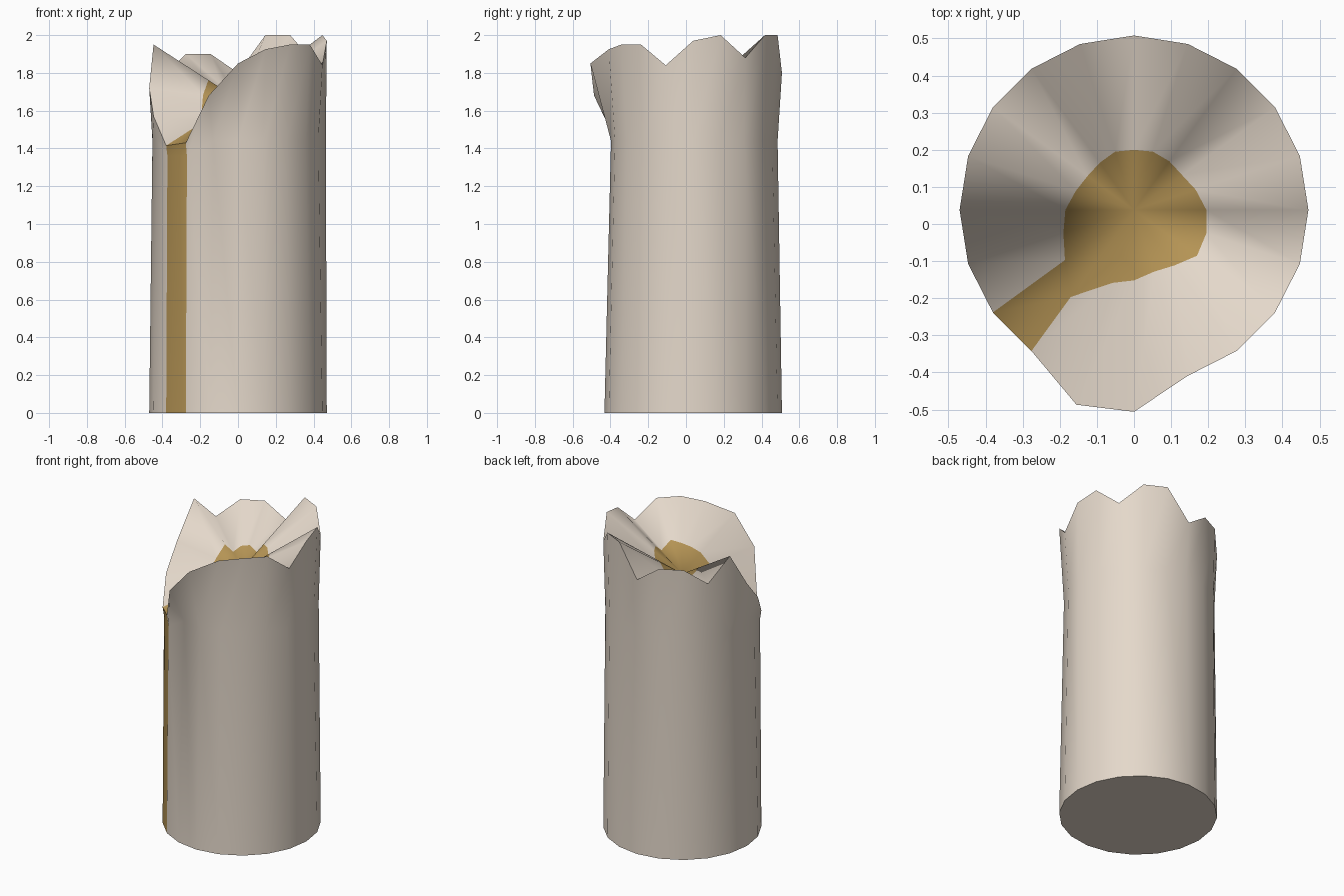
import bpy, bmesh, math

if "Cube" in bpy.data.objects:
    bpy.data.objects.remove(bpy.data.objects["Cube"])

N = 20
CY = 0.038

def material(name, col):
    m = bpy.data.materials.new(name)
    m.diffuse_color = (*col, 1)
    m.use_nodes = True
    m.node_tree.nodes["Principled BSDF"].inputs["Base Color"].default_value = m.diffuse_color
    return m

# Broken rim heights, counter-clockwise from +x
RIM = [1.97, 2.0, 1.88, 2.0, 2.0, 1.8, 1.9, 1.9, 1.8, 1.95,
       1.72, 1.57, 1.415, 1.43, 1.68, 1.85, 1.925, 1.95, 1.95, 1.84]
# Uneven radius of the waist below the break
WAIST = [.465, .447, .458, .458, .44, .447, .455, .46, .455, .45,
         .453, .447, .462, .46, .43, .435, .435, .437, .442, .447]
# Radius of the golden pool along each spoke
POOL = [.195, .175, .16, .162, .165, .162, .165, .157, .155, .165,
        .185, .2, .23, .29, .205, .19, .175, .185, .21, .205]
BULGE = {14: (-0.155, -0.487), 15: (0, -0.506)}   # rim points pushed outwards
SPILL = 12                                        # sector where the pool runs over

def ring_pt(i, r):
    a = 2 * math.pi * i / N
    return r * math.cos(a), CY + r * math.sin(a)

bm = bmesh.new()
centre = bm.verts.new((0, CY, 1.66))
base, waist, rim, pool = [], [], [], []
for i in range(N):
    base.append(bm.verts.new((*ring_pt(i, 0.47), 0)))
    waist.append(bm.verts.new((*ring_pt(i, WAIST[i]), 1.36 if i in (12, 13) else 1.44)))
    x, y = BULGE.get(i, ring_pt(i, 0.47))
    rim.append(bm.verts.new((x, y, RIM[i])))
    t = POOL[i] / math.hypot(x, y - CY)
    pool.append(bm.verts.new(centre.co.lerp(rim[-1].co, t)))

# Column wall, hollow top and pool
for i in range(N):
    j = (i + 1) % N
    gold = int(i == SPILL)
    faces = [(base[i], base[j], waist[i]), (base[j], waist[j], waist[i]),
             (waist[i], waist[j], rim[j]), (waist[i], rim[j], rim[i]),
             (rim[i], rim[j], pool[j], pool[i])]
    for f in faces:
        bm.faces.new(f).material_index = gold
    bm.faces.new((pool[i], pool[j], centre)).material_index = 1
bm.faces.new(base[::-1])
bmesh.ops.recalc_face_normals(bm, faces=bm.faces)

# Smooth wall and hollow, crisp rim and foot
for f in bm.faces:
    f.smooth = True
for ring in (base, rim):
    for i in range(N):
        bm.edges.get((ring[i], ring[(i + 1) % N])).smooth = False

me = bpy.data.meshes.new("broken_column")
bm.to_mesh(me)
bm.free()
ob = bpy.data.objects.new("broken_column", me)
bpy.context.collection.objects.link(ob)
me.materials.append(material("pale_stone", (0.78, 0.69, 0.595)))
me.materials.append(material("golden_ooze", (0.46, 0.295, 0.09)))
